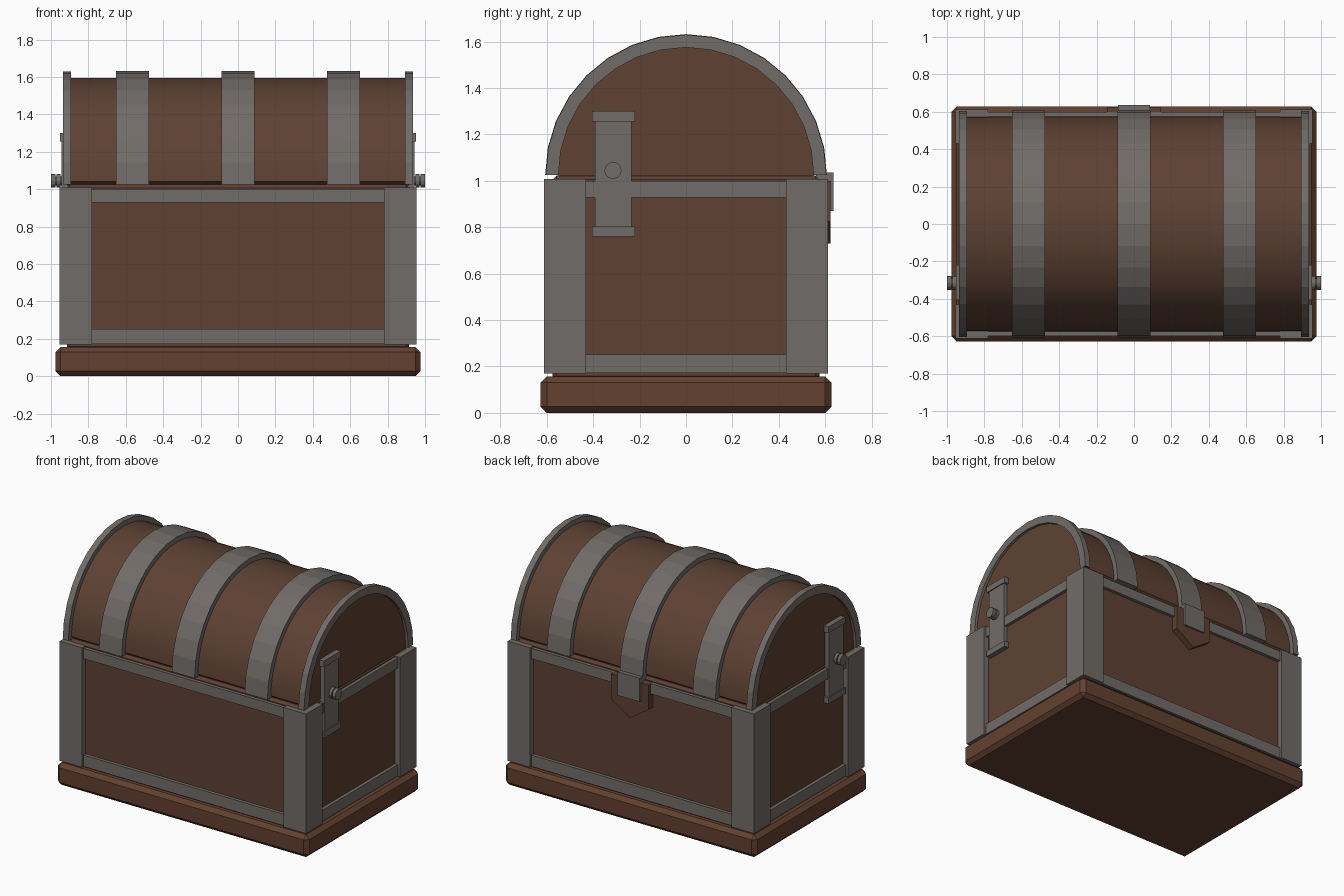
import bpy, bmesh, math

if "Cube" in bpy.data.objects:
    bpy.data.objects.remove(bpy.data.objects["Cube"])


def mat(name, col):
    m = bpy.data.materials.new(name)
    m.diffuse_color = (*col, 1)
    m.use_nodes = True
    m.node_tree.nodes["Principled BSDF"].inputs["Base Color"].default_value = m.diffuse_color
    return m


WOOD = mat("brown wood", (0.112, 0.053, 0.033))
BASE_WOOD = mat("red brown wood", (0.125, 0.052, 0.028))
METAL = mat("grey metal", (0.165, 0.150, 0.138))


def finish(name, bm, m, bevel=0):
    bmesh.ops.recalc_face_normals(bm, faces=bm.faces)
    if bevel:
        bmesh.ops.bevel(bm, geom=list(bm.edges), offset=bevel, segments=1,
                        affect='EDGES', profile=0.5)
    me = bpy.data.meshes.new(name)
    bm.to_mesh(me)
    bm.free()
    me.materials.append(m)
    ob = bpy.data.objects.new(name, me)
    bpy.context.collection.objects.link(ob)
    return ob


def box(name, lo, hi, m, bevel=0):
    bm = bmesh.new()
    bmesh.ops.create_cube(bm, size=1)
    for v in bm.verts:
        v.co = [(a + b) / 2 + c * (b - a) for a, b, c in zip(lo, hi, v.co)]
    return finish(name, bm, m, bevel)


def prism(name, pts, a, b, m, axis='x'):
    """Extrude a closed profile from a to b; profile is (y, z) or (x, z)."""
    bm = bmesh.new()
    put = (lambda p, t: (t, p[0], p[1])) if axis == 'x' else (lambda p, t: (p[0], t, p[1]))
    f = bm.faces.new([bm.verts.new(put(p, a)) for p in pts])
    ext = bmesh.ops.extrude_face_region(bm, geom=[f])
    for v in ext['geom']:
        if isinstance(v, bmesh.types.BMVert):
            v.co[0 if axis == 'x' else 1] += b - a
    return finish(name, bm, m)


ZC = 1.025  # centre height of the lid arch


def arc(r, n=16):
    return [(r * math.cos(math.pi * i / n), ZC + r * math.sin(math.pi * i / n))
            for i in range(n + 1)]


def arch(name, r_in, r_out, a, b, m):
    """Half ring built from quads."""
    bm = bmesh.new()
    rings = []
    for po, pi in zip(arc(r_out), arc(r_in)):
        rings.append([bm.verts.new((x, *p)) for x, p in
                      ((a, po), (b, po), (b, pi), (a, pi))])
    for r, s in zip(rings, rings[1:]):
        for k in range(4):
            bm.faces.new((r[k], r[(k + 1) % 4], s[(k + 1) % 4], s[k]))
    bm.faces.new(rings[0])
    bm.faces.new(rings[-1])
    return finish(name, bm, m)


# plinth and body
box("plinth", (-.975, -.627, 0), (.975, .627, .157), BASE_WOOD, .027)
box("body", (-.915, -.575, .14), (.915, .575, 1.024), WOOD, .018)

# corner posts
for sx in (-1, 1):
    for sy in (-1, 1):
        xs, ys = sorted((sx * .78, sx * .955)), sorted((sy * .43, sy * .611))
        box("corner_post", (xs[0], ys[0], .17), (xs[1], ys[1], 1.008), METAL)

# horizontal rails on all four sides
for z0, z1 in ((.172, .252), (.928, 1.0)):
    for s in (-1, 1):
        y = sorted((s * .55, s * .598))
        box("long_rail", (-.79, y[0], z0), (.79, y[1], z1), METAL)
        x = sorted((s * .88, s * .938))
        box("short_rail", (x[0], -.44, z0), (x[1], .44, z1), METAL)

# barrel lid with chamfered lower edge
lid = prism("lid", [(.545, 1.02)] + [(.57, 1.04)] + arc(.57, 24)[1:-1]
            + [(-.57, 1.04), (-.545, 1.02)], -.915, .915, WOOD)
for p in lid.data.polygons:
    p.use_smooth = abs(p.normal.x) < .5
bpy.context.view_layer.objects.active = lid
lid.select_set(True)
bpy.ops.object.shade_smooth_by_angle(angle=math.radians(20))
lid.select_set(False)

# lid bands and end rims
for c in (-.565, 0, .565):
    arch("lid_band", .55, .607, c - .088, c + .088, METAL)
for s in (-1, 1):
    x = sorted((s * .892, s * .935))
    arch("end_rim", .55, .605, x[0], x[1], METAL)

# side straps with bolts
for s in (-1, 1):
    def side(name, x1, y0, y1, z0, z1):
        x = sorted((s * .90, s * x1))
        box(name, (x[0], y0, z0), (x[1], y1, z1), METAL)
    side("side_strap", .944, -.393, -.235, .80, 1.26)
    side("strap_end", .951, -.406, -.22, .76, .803)
    side("strap_end", .951, -.406, -.22, 1.256, 1.30)
    for name, r, a, b in (("bolt_shaft", .024, .92, .99), ("bolt_washer", .037, .95, .97),
                          ("bolt_head", .037, .977, 1.0)):
        prism(name, [(-.315 + r * math.cos(math.tau * i / 12),
                      1.045 + r * math.sin(math.tau * i / 12)) for i in range(12)],
              s * a, s * b, METAL)

# clasp on the back
prism("clasp_plate", [(-.145, 1.0), (-.145, .825), (0, .73), (.145, .825), (.145, 1.0)],
      .56, .622, WOOD, 'y')
box("clasp_tongue", (-.086, .56, .87), (.086, .635, 1.035), METAL)
